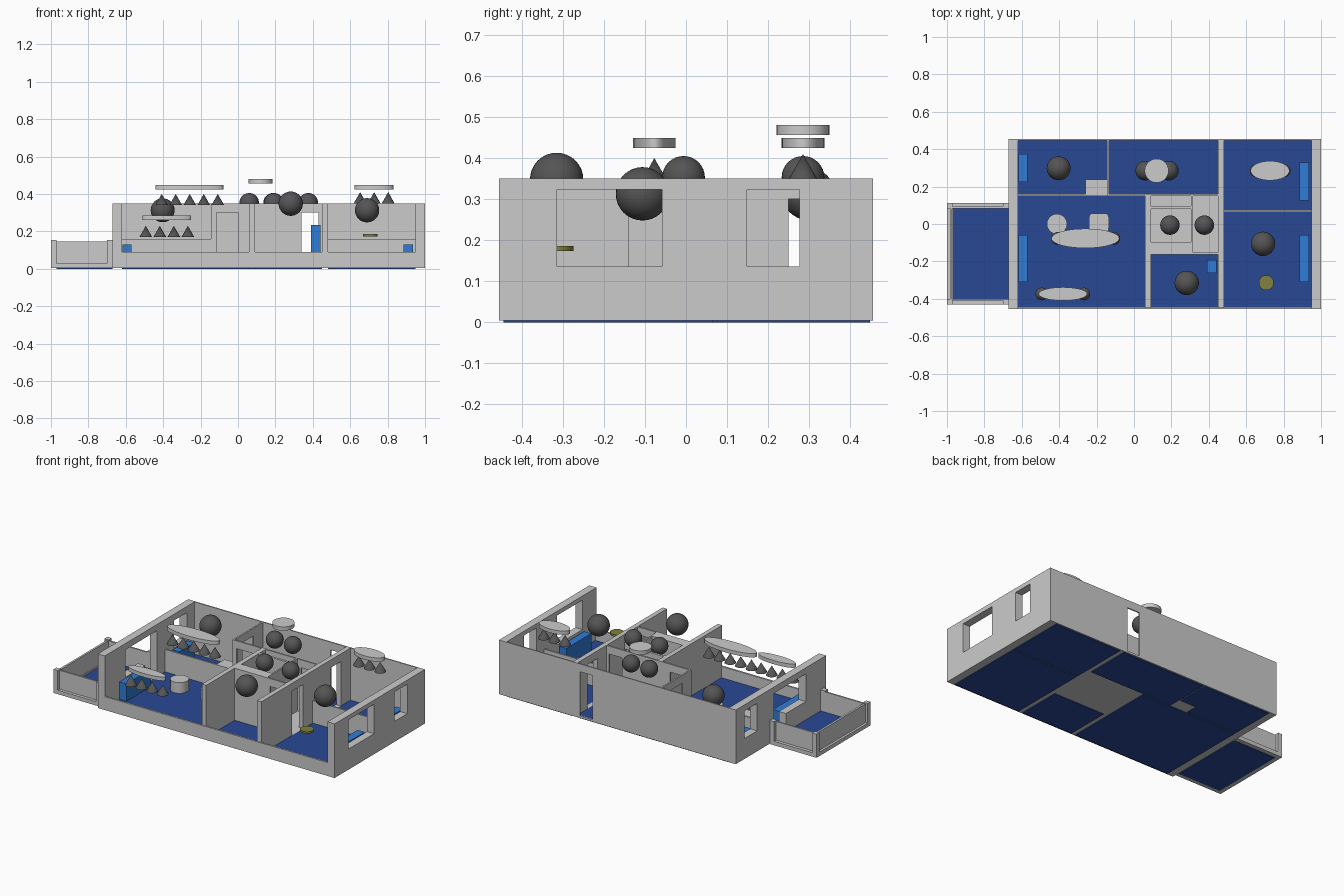
import bpy, bmesh, math
from mathutils import Matrix, Vector

if "Cube" in bpy.data.objects:
    bpy.data.objects.remove(bpy.data.objects["Cube"])


def material(name, rgb):
    m = bpy.data.materials.new(name)
    m.diffuse_color = (*rgb, 1)
    m.use_nodes = True
    m.node_tree.nodes["Principled BSDF"].inputs["Base Color"].default_value = m.diffuse_color
    return m


NAVY = material("navy", (0.022, 0.065, 0.30))
BLUE = material("blue", (0.03, 0.20, 0.68))
OLIVE = material("olive", (0.22, 0.22, 0.05))
DARK = material("dark_grey", (0.09, 0.09, 0.09))
FLOOR, LIP, DOOR, TOP, LOW = 0.018, 0.09, 0.30, 0.35, 0.16


def finish(name, bm, mat=None, smooth=False):
    me = bpy.data.meshes.new(name)
    bm.to_mesh(me)
    bm.free()
    ob = bpy.data.objects.new(name, me)
    bpy.context.collection.objects.link(ob)
    if mat:
        me.materials.append(mat)
    if smooth:
        bpy.ops.object.select_all(action='DESELECT')
        ob.select_set(True)
        bpy.context.view_layer.objects.active = ob
        bpy.ops.object.shade_smooth_by_angle(angle=math.radians(35))
    return ob


def add_box(bm, x0, x1, y0, y1, z0, z1):
    m = Matrix.Translation(((x0 + x1) / 2, (y0 + y1) / 2, (z0 + z1) / 2))
    m = m @ Matrix.Diagonal((x1 - x0, y1 - y0, z1 - z0, 1))
    bmesh.ops.create_cube(bm, size=1, matrix=m)


def box(name, dims, mat=None):
    bm = bmesh.new()
    add_box(bm, *dims)
    return finish(name, bm, mat)


def wall(name, axis, t0, t1, a0, a1, top=TOP, openings=()):
    """Straight wall along an axis, split around (start, end, sill, head) openings."""
    bm = bmesh.new()

    def piece(s, e, z0, z1):
        if axis == 'x':
            add_box(bm, s, e, t0, t1, z0, z1)
        else:
            add_box(bm, t0, t1, s, e, z0, z1)
    pos = a0
    for s, e, sill, head in sorted(openings):
        if s > pos:
            piece(pos, s, 0.005, top)
        piece(s, e, 0.005, sill)
        piece(s, e, head, top)
        pos = e
    piece(pos, a1, 0.005, top)
    return finish(name, bm)


def cylinder(name, x, y, z0, z1, rx, ry=None, mat=None):
    bm = bmesh.new()
    m = Matrix.Translation((x, y, (z0 + z1) / 2)) @ Matrix.Diagonal((rx, ry or rx, z1 - z0, 1))
    bmesh.ops.create_cone(bm, cap_ends=True, segments=40, radius1=1, radius2=1, depth=1, matrix=m)
    return finish(name, bm, mat, True)


def globe(name, x, y, z, r):
    bm = bmesh.new()
    bmesh.ops.create_uvsphere(bm, u_segments=32, v_segments=16, radius=r,
                              matrix=Matrix.Translation((x, y, z)))
    return finish(name, bm, DARK, True)


def cone_lamp(name, x, y, disc_z, rx, ry, cone_xs, cone_z, h=0.06, r=0.034):
    cylinder(name + "_plate", x, y, disc_z, disc_z + 0.024, rx, ry)
    bm = bmesh.new()
    for cx in cone_xs:
        bmesh.ops.create_cone(bm, cap_ends=True, segments=24, radius1=r, radius2=0, depth=h,
                              matrix=Matrix.Translation((cx, y, cone_z + h / 2)))
    finish(name + "_shades", bm, DARK, True)


# outer walls
wall("left_outer_wall", 'y', -0.67, -0.62, -0.455, 0.455, TOP,
     [(-0.25, -0.05, 0.135, 0.31), (-0.05, 0.07, FLOOR, 0.31), (0.24, 0.37, 0.135, 0.31)])
wall("right_outer_wall", 'y', 0.95, 1.0, -0.455, 0.455, TOP,
     [(-0.314, -0.058, 0.136, 0.323), (0.148, 0.277, 0.136, 0.323)])
wall("back_outer_wall", 'x', 0.447, 0.455, -0.65, 0.98, TOP, [(0.34, 0.43, FLOOR, DOOR)])
wall("front_base_edge", 'x', -0.455, -0.443, -0.65, 0.98, LIP)

# inner walls
wall("living_east_wall", 'y', 0.06, 0.09, -0.45, 0.155)
wall("bedroom_west_wall", 'y', 0.45, 0.48, -0.45, 0.45, TOP,
     [(-0.14, -0.03, FLOOR, DOOR), (0.25, 0.35, FLOOR, DOOR)])
wall("study_low_wall", 'x', 0.15, 0.16, -0.62, -0.14, LOW)
wall("kitchen_wall", 'x', 0.15, 0.16, -0.145, 0.46, TOP,
     [(-0.115, 0.0, FLOOR, DOOR), (0.34, 0.43, FLOOR, DOOR)])
wall("study_side_wall", 'y', -0.145, -0.135, 0.15, 0.45, TOP, [(0.24, 0.35, FLOOR, DOOR)])
wall("bedroom_low_wall", 'x', 0.065, 0.075, 0.48, 0.95, LOW)
wall("hall_front_wall", 'x', -0.162, -0.152, 0.09, 0.45, TOP, [(0.34, 0.43, FLOOR, DOOR)])
wall("bath_side_wall", 'y', 0.305, 0.315, -0.155, 0.155)
wall("bath_back_wall", 'x', 0.08, 0.095, 0.09, 0.31)
wall("bath_front_wall", 'x', -0.105, -0.095, 0.09, 0.31)
box("bath_shaft", (0.09, 0.305, -0.152, -0.105, 0.005, TOP))
box("study_shaft", (-0.26, -0.14, 0.15, 0.237, 0.005, LOW))
box("hall_floor", (0.09, 0.45, -0.155, 0.15, 0.005, FLOOR))

# coloured floors
for name, x0, x1, y0, y1 in [
        ("study_floor_west", -0.62, -0.26, 0.16, 0.448), ("study_floor_east", -0.26, -0.145, 0.237, 0.448),
        ("kitchen_floor", -0.135, 0.45, 0.16, 0.448), ("back_bedroom_floor", 0.48, 0.95, 0.075, 0.448),
        ("front_bedroom_floor", 0.48, 0.95, -0.444, 0.065), ("small_room_floor", 0.09, 0.45, -0.444, -0.162),
        ("living_floor", -0.62, 0.06, -0.444, 0.15), ("balcony_floor", -0.97, -0.67, -0.402, 0.085)]:
    box(name, (x0, x1, y0, y1, 0, FLOOR), NAVY)

# balcony parapet: recessed panels with sill and posts
for name, y0, y1, p0, p1 in (("front", -0.43, -0.40, -0.41, -0.40), ("back", 0.083, 0.113, 0.083, 0.093)):
    bm = bmesh.new()
    add_box(bm, -0.97, -0.67, p0, p1, 0.005, 0.147)
    add_box(bm, -1.0, -0.67, y0, y1, 0.003, 0.028)
    add_box(bm, -1.0, -0.97, y0, y1, 0.005, 0.153)
    add_box(bm, -0.70, -0.67, y0, y1, 0.005, 0.153)
    finish("balcony_" + name + "_parapet", bm)
bm = bmesh.new()
add_box(bm, -0.985, -0.972, -0.41, 0.10, 0.005, 0.147)
add_box(bm, -1.0, -0.968, -0.42, 0.10, 0.003, 0.028)
finish("balcony_side_parapet", bm)

# radiators and tall heater
for name, x0, x1, y0, y1, z1 in [
        ("living_radiator", -0.618, -0.57, -0.31, -0.06, 0.13), ("study_radiator", -0.618, -0.57, 0.225, 0.375, 0.13),
        ("front_bedroom_radiator", 0.885, 0.935, -0.31, -0.06, 0.13),
        ("back_bedroom_radiator", 0.885, 0.935, 0.125, 0.33, 0.13), ("small_room_heater", 0.39, 0.44, -0.262, -0.192, 0.235)]:
    box(name, (x0, x1, y0, y1, FLOOR - 0.002, z1), BLUE)

# hanging lamps with conical shades
cone_lamp("living_lamp", -0.26, -0.077, 0.425, 0.182, 0.052, [-0.408 + 0.075 * i for i in range(5)], 0.34)
cone_lamp("dining_lamp", -0.38, -0.374, 0.262, 0.13, 0.036, [-0.493 + 0.075 * i for i in range(4)], 0.17)
cone_lamp("bedroom_lamp", 0.727, 0.285, 0.425, 0.104, 0.052, [0.653, 0.728, 0.803], 0.35)

# globe lamps
cylinder("kitchen_lamp_plate", 0.121, 0.285, 0.456, 0.48, 0.064)
for name, x, y, z, r in [
        ("kitchen_globe_left", 0.06, 0.285, 0.353, 0.052), ("kitchen_globe_right", 0.187, 0.285, 0.353, 0.052),
        ("bath_globe", 0.192, -0.006, 0.353, 0.052), ("hall_globe", 0.376, -0.006, 0.353, 0.052),
        ("small_room_globe", 0.282, -0.315, 0.348, 0.065), ("study_globe", -0.403, 0.298, 0.313, 0.064),
        ("bedroom_globe", 0.69, -0.106, 0.313, 0.065)]:
    globe(name, x, y, z, r)

# small disc, round stool and rounded seat
cylinder("bedroom_disc", 0.707, -0.314, 0.174, 0.186, 0.04, mat=OLIVE)
cylinder("round_stool", -0.412, 0.0, FLOOR, 0.086, 0.054)
seat = box("rounded_seat", (-0.24, -0.135, -0.045, 0.057, FLOOR - 0.002, 0.086))
bm = bmesh.new()
bm.from_mesh(seat.data)
uprights = [e for e in bm.edges if abs(e.verts[0].co.z - e.verts[1].co.z) > 0.01]
bmesh.ops.bevel(bm, geom=uprights, offset=0.02, segments=4, affect='EDGES', profile=0.5)
bm.to_mesh(seat.data)
bm.free()
